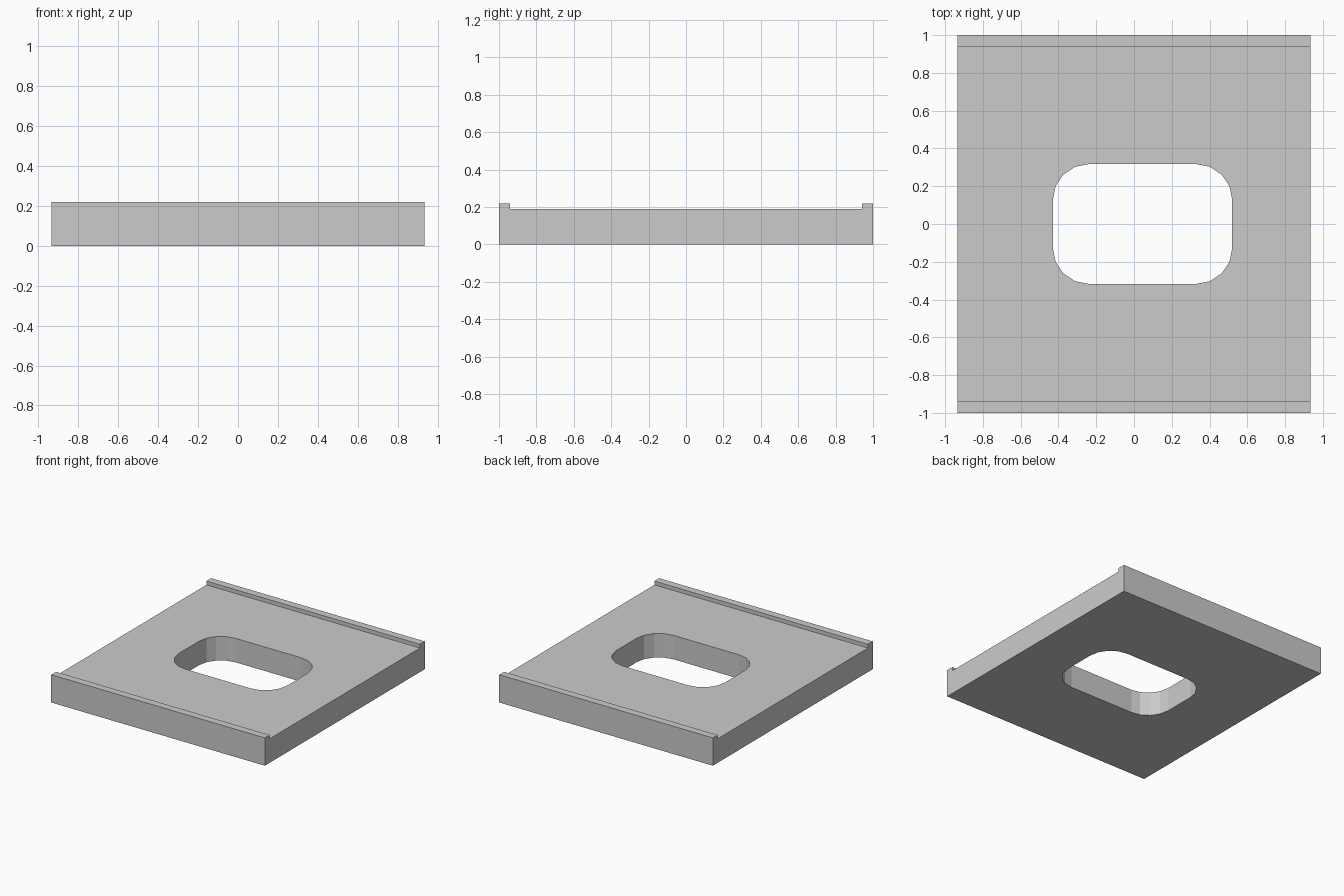
import bpy, bmesh, math

if "Cube" in bpy.data.objects:
    bpy.data.objects.remove(bpy.data.objects["Cube"])


def prism(name, points, offset):
    """Extrude a closed outline of 3D points along an offset."""
    bm = bmesh.new()
    face = bm.faces.new([bm.verts.new(p) for p in points])
    ext = bmesh.ops.extrude_face_region(bm, geom=[face])
    verts = [g for g in ext["geom"] if isinstance(g, bmesh.types.BMVert)]
    bmesh.ops.translate(bm, vec=offset, verts=verts)
    bmesh.ops.recalc_face_normals(bm, faces=bm.faces)
    mesh = bpy.data.meshes.new(name)
    bm.to_mesh(mesh)
    bm.free()
    obj = bpy.data.objects.new(name, mesh)
    bpy.context.collection.objects.link(obj)
    return obj


# Plate with a raised rail along the front and back edges
half = [(1, 0), (1, 0.22), (0.94, 0.22), (0.94, 0.19)]
profile = half + [(-y, z) for y, z in reversed(half)]
plate = prism("plate", [(-0.935, y, z) for y, z in profile], (1.87, 0, 0))

# Rounded rectangular opening, slightly right of centre
cx, hx, hy, r, steps = 0.045, 0.475, 0.317, 0.19, 4
outline = []
for i, (sx, sy) in enumerate([(1, 1), (-1, 1), (-1, -1), (1, -1)]):
    for k in range(steps + 1):
        a = math.pi / 2 * (i + k / steps)
        outline.append((cx + sx * (hx - r) + r * math.cos(a),
                        sy * (hy - r) + r * math.sin(a), -0.1))
cutter = prism("opening_cutter", outline, (0, 0, 0.5))

# Cut the opening, then drop the cutter
cut = plate.modifiers.new("opening", "BOOLEAN")
cut.operation = "DIFFERENCE"
cut.solver = "EXACT"
cut.object = cutter
bpy.context.view_layer.objects.active = plate
plate.select_set(True)
bpy.ops.object.modifier_apply(modifier=cut.name)
bpy.data.objects.remove(cutter)
